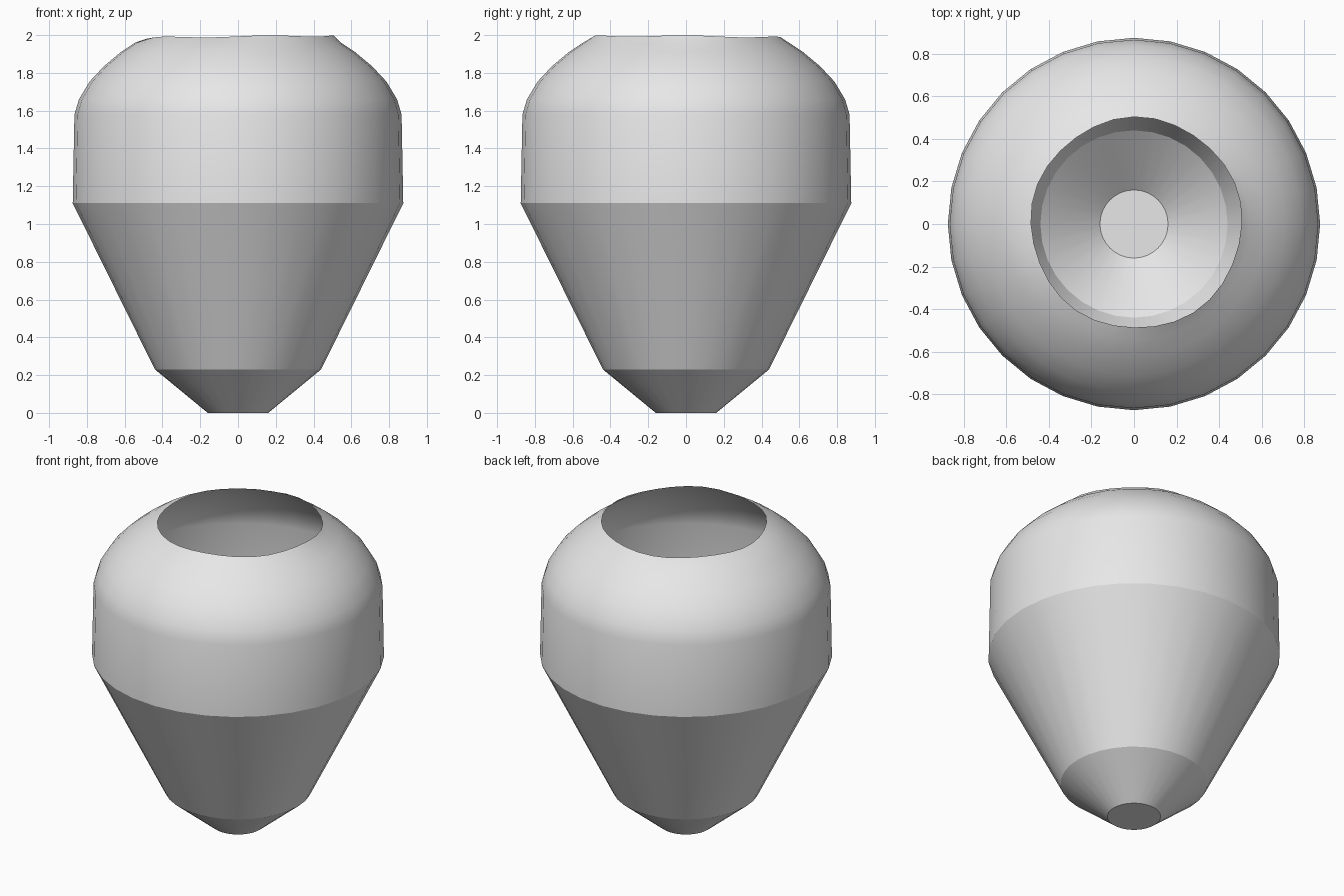
import bpy
import bmesh
from math import cos, sin, pi, radians

SIDES = 32

cube = bpy.data.objects.get("Cube")
if cube:
    bpy.data.objects.remove(cube, do_unlink=True)

# One plain grey for the whole shell
grey = bpy.data.materials.new("plain_grey")
grey.use_nodes = True
colour = (0.8, 0.8, 0.8, 1)
grey.diffuse_color = colour
grey.node_tree.nodes["Principled BSDF"].inputs["Base Color"].default_value = colour


def shell(name, profile, closed_bottom=False, uneven_rim=False):
    """Turn a (radius, height) profile, bottom to top, into an open thin shell."""
    bm = bmesh.new()
    rings = []
    for level, (r, z) in enumerate(profile):
        rim = uneven_rim and level == len(profile) - 1
        ring = []
        for i in range(SIDES):
            a = 2 * pi * i / SIDES
            # The broken rim is slightly off centre and wavy
            rr = r + 0.012 * cos(a - 0.4) + 0.004 * sin(5 * a) if rim else r
            zz = z + 0.006 * cos(a + 0.6) + 0.004 * cos(5 * a) if rim else z
            ring.append(bm.verts.new((rr * cos(a), rr * sin(a), zz)))
        rings.append(ring)
    for low, high in zip(rings, rings[1:]):
        for i in range(SIDES):
            j = (i + 1) % SIDES
            bm.faces.new((low[i], low[j], high[j], high[i]))
    if closed_bottom:
        bm.faces.new(rings[0][::-1])
    mesh = bpy.data.meshes.new(name)
    bm.to_mesh(mesh)
    bm.free()
    mesh.materials.append(grey)
    obj = bpy.data.objects.new(name, mesh)
    bpy.context.collection.objects.link(obj)
    bpy.ops.object.select_all(action="DESELECT")
    obj.select_set(True)
    bpy.context.view_layer.objects.active = obj
    bpy.ops.object.shade_smooth_by_angle(angle=radians(30))
    return obj


# Short pointed foot with a flat base
shell("foot", [(0.16, 0), (0.44, 0.23)], closed_bottom=True)

# Long tapering lower body
shell("lower_body", [(0.44, 0.23), (0.875, 1.11)])

# Rounded upper body with an open, uneven mouth
shell("upper_body", [(0.875, 1.11), (0.866, 1.58), (0.842, 1.66),
                     (0.785, 1.755), (0.71, 1.835), (0.62, 1.91),
                     (0.545, 1.96), (0.495, 1.99)], uneven_rim=True)
